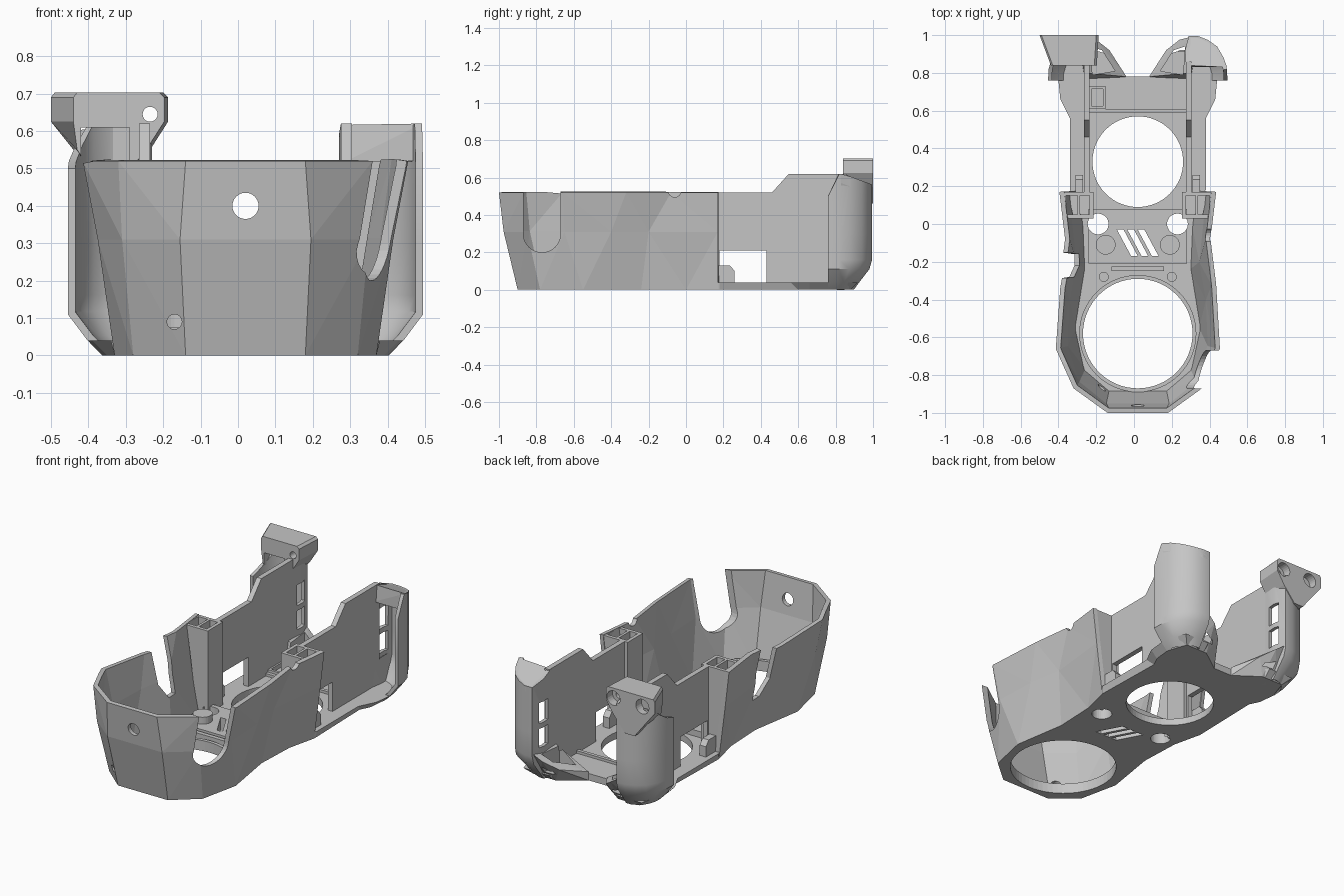
import bpy, bmesh, math
from mathutils import Matrix

if "Cube" in bpy.data.objects:
    bpy.data.objects.remove(bpy.data.objects["Cube"])

CX = 0.02  # the shell's own middle plane
GREY = (0.56, 0.56, 0.56, 1)
mat = bpy.data.materials.new("grey plastic")
mat.use_nodes = True
mat.diffuse_color = GREY
bsdf = next(n for n in mat.node_tree.nodes if n.type == "BSDF_PRINCIPLED")
bsdf.inputs["Base Color"].default_value = GREY


def finish(name, bm, recalc=True):
    if recalc:
        bmesh.ops.recalc_face_normals(bm, faces=bm.faces)
    me = bpy.data.meshes.new(name)
    bm.to_mesh(me)
    bm.free()
    me.materials.append(mat)
    ob = bpy.data.objects.new(name, me)
    bpy.context.collection.objects.link(ob)
    return ob


def bake(ob):
    dg = bpy.context.evaluated_depsgraph_get()
    me = bpy.data.meshes.new_from_object(ob.evaluated_get(dg))
    ob.modifiers.clear()
    ob.data = me
    return ob


def sheet(name, rings, thick):
    """Open wall lofted through rings of points, thickened inward."""
    bm = bmesh.new()
    rows = [[bm.verts.new(p) for p in r] for r in rings]
    for a, b in zip(rows, rows[1:]):
        for i in range(len(a) - 1):
            bm.faces.new((a[i], a[i + 1], b[i + 1], b[i]))
    bmesh.ops.triangulate(bm, faces=bm.faces)
    ob = finish(name, bm, False)
    m = ob.modifiers.new("thickness", "SOLIDIFY")
    m.thickness, m.offset, m.use_even_offset = thick, -1, True
    return bake(ob)


def loft(name, rings):
    """Closed solid through rings of points."""
    bm = bmesh.new()
    rows = [[bm.verts.new(p) for p in r] for r in rings]
    n = len(rows[0])
    for a, b in zip(rows, rows[1:]):
        for i in range(n):
            j = (i + 1) % n
            bm.faces.new((a[i], a[j], b[j], b[i]))
    bm.faces.new(rows[0])
    bm.faces.new(rows[-1])
    return finish(name, bm)


def box(name, x0, x1, y0, y1, z0, z1):
    xy = [(x0, y0), (x1, y0), (x1, y1), (x0, y1)]
    return loft(name, [[(x, y, z) for x, y in xy] for z in (z0, z1)])


def hull(name, pts):
    bm = bmesh.new()
    for p in pts:
        bm.verts.new(p)
    bmesh.ops.convex_hull(bm, input=bm.verts)
    return finish(name, bm)


def cyl(name, c, r, depth, axis="Z", n=32):
    bm = bmesh.new()
    rot = {"Z": Matrix(), "Y": Matrix.Rotation(math.pi / 2, 4, "X"),
           "X": Matrix.Rotation(math.pi / 2, 4, "Y")}[axis]
    bmesh.ops.create_cone(bm, cap_ends=True, segments=n, radius1=r, radius2=r,
                          depth=depth, matrix=Matrix.Translation(c) @ rot)
    return finish(name, bm)


def cut(ob, *cutters):
    for c in cutters:
        c.hide_render = True
        m = ob.modifiers.new("cut", "BOOLEAN")
        m.operation, m.object, m.solver = "DIFFERENCE", c, "EXACT"
        bake(ob)
        bpy.data.objects.remove(c)
    return ob


def both(half, z):
    """Full path, right rear round the front to left rear."""
    return [(CX - u, y, z) for u, y in reversed(half)] + [(CX + u, y, z) for u, y in half]


# Faceted front tub, pinched behind the front opening
base = [(.16, -.9), (.3, -.78), (.35, -.55), (.3, -.24), (.31, 0), (.35, .17)]
mid = [(.175, -.975), (.33, -.85), (.395, -.65), (.385, -.4), (.35, -.2), (.39, .17)]
top = [(.16, -1), (.34, -.87), (.435, -.66), (.415, -.32), (.385, -.08), (.415, .17)]
tub = sheet("front_tub", [both(base, 0), both(mid, .31), both(top, .52)], .025)
cut(tub,
    cyl("hole", (CX, -1, .4), .035, .3, "Y"),
    cyl("hole", (-.17, -.9, .09), .02, .2, "Y", 16),
    cyl("hole", (.42, -.77, .3), .1, .3, "X"),
    box("slot", .27, .6, -.87, -.67, .3, .6),
    cyl("dip", (.42, -.06, .53), .035, .2, "X", 16),
    hull("slot", [(x, y, z) for x in (-.6, -.25) for y, z in
                  ((-.29, .6), (-.28, .3), (-.22, .21), (-.16, .21), (-.15, .6))]),
    hull("rim_slope", [(x, y, z) for x in (-.6, -.25) for y, z in
                       ((-.75, .522), (-.28, .48), (-.28, .6), (-.75, .6))]))

# Floor plate with its openings
rear_low = [(.35, .18), (.34, .6), (.37, .66), (.38, .76), (.34, .88), (.22, .88), (.06, .78)]
rear_up = [(.36, .18), (.36, .56), (.41, .66), (.42, .76), (.38, .92), (.22, .92), (.06, .78)]


def outline(rear, z):
    half = base + rear
    return [(CX + u, y, z) for u, y in half] + [(CX - u, y, z) for u, y in reversed(half)]


floor = loft("floor_plate", [outline(rear_low, 0), outline(rear_up, .04)])
cut(floor, cyl("hole", (CX, -.58, 0), .29, .5, n=64),
    cyl("hole", (CX, .33, 0), .24, .5, n=64))

# Raised middle bed with screw holes and slanted vents
bed = box("middle_bed", CX - .26, CX + .26, -.21, .08, .035, .075)
for s in (-1, 1):
    for part in (bed, floor):
        cut(part, cyl("hole", (CX + s * .21, 0, 0), .055, .5))
for k in (-1, 0, 1):
    x, y = CX + k * .055, -.1
    v = [(x - .055, y + .07), (x - .02, y + .07), (x + .055, y - .07), (x + .02, y - .07)]
    for part in (bed, floor):
        cut(part, loft("vent", [[(a, b, z) for a, b in v] for z in (-.1, .2)]))
box("bed_rail", CX - .14, CX + .14, -.25, -.225, .03, .07)
box("rear_step", CX - .26, CX + .26, .59, .61, .03, .055)
cut(box("cable_post", -.24, -.15, .61, .73, .03, .07),
    box("pocket", -.225, -.165, .625, .715, .045, .1))

# Rim round the front opening
rim = cyl("front_rim", (CX, -.58, .045), .31, .03, n=64)
cut(rim, cyl("hole", (CX, -.58, 0), .29, .5, n=64))

wall_profile = [(.16, 0), (.86, 0), (.86, .62), (.55, .62), (.46, .52), (.16, .52)]
plan = [(.475, .76), (.472, .82), (.455, .88), (.42, .94), (.37, .975), (.32, .995),
        (.27, .995), (.25, .92), (.255, .84)]

for s, side in ((1, "left"), (-1, "right")):
    def X(u):
        return CX + s * u

    # Flat rear side wall with a low window
    wall = loft(side + "_rear_wall", [[(X(u), y, z) for y, z in wall_profile] for u in (.255, .285)])
    cut(wall, box("window", *sorted((X(.2), X(.4))), .18, .43, .04, .21))

    # Hollow block closing the tub's rear end
    block = loft(side + "_pocket_block", [
        [(X(.235), .03, z), (X(a), .03, z), (X(a + .03), .17, z), (X(.235), .17, z)]
        for z, a in ((0, .3), (.52, .37))])
    cut(block, box("pocket", *sorted((X(.255), X(.305))), .05, .15, .06, .6),
        box("pocket", *sorted((X(.32), X(.38))), .05, .15, .3, .6))
    hull(side + "_floor_tab", [(X(u), y, z) for u in (.29, .33) for y, z in
                               ((.16, 0), (.26, 0), (.26, .1), (.235, .13), (.16, .13))])

    # Curved rear pillar, open toward the front and tapered at the foot
    rings = []
    for z, f, back in ((0, .58, .9), (.04, .76, .93), (.11, 1, .985), (.16, 1, 1), (.3, 1, 1)):
        rings.append([(X(.255 + (u - .255) * f), .76 + (y - .76) * (back - .76) / .24, z)
                      for u, y in plan])
    if s > 0:
        tops = [.5] + [.62 - max(0, y - .84) * .37 for u, y in plan[1:]]
    else:
        tops = [.5, .52, .56] + [.62] * (len(plan) - 3)
    rings.append([(X(u), y, t) for (u, y), t in zip(plan, tops)])
    if s < 0:
        rings = [r[::-1] for r in rings]
    pillar = sheet(side + "_rear_pillar", rings, .02)
    for z0, z1 in ((.2, .31), (.34, .46)):
        cut(pillar, box("window", *sorted((X(.2), X(.31))), .875, .95, z0, z1))
    bpy.ops.object.select_all(action="DESELECT")
    pillar.select_set(True)
    bpy.context.view_layer.objects.active = pillar
    bpy.ops.object.shade_smooth_by_angle(angle=math.radians(35))

    # Low duct horn between floor and pillar
    horn = hull(side + "_duct_horn", [(X(u), y, z) for u, y, z in (
        (.06, .78, 0), (.28, .76, 0), (.3, .88, 0), (.2, .88, 0), (.06, .78, .05), (.15, .92, .09),
        (.22, .975, .14), (.28, .99, .18), (.28, .8, .18), (.2, .8, .13))])
    cut(horn, hull("mouth", [(X(u), y, z) for u, y in ((.12, .81), (.24, .79), (.25, .94), (.19, .92))
                             for z in (.05, .3)]))

    # Screw bosses on the bed
    cyl(side + "_screw_boss", (X(.17), -.11, .075), .052, .08)
    cyl(side + "_small_boss", (X(.18), -.28, .04), .026, .06, n=20)

# Sloping lid that closes the left pillar
hull("left_pillar_lid", [(CX + u, max(y, .83), .62 - (max(y, .83) - .83) * .37 - d)
                         for u, y in plan[1:] for d in (0, .05)]
     + [(CX + u, .83, .52) for u in (.27, .46)])

# Cap with screw sockets, narrowing down into the right pillar
cap = loft("right_pillar_cap", [
    [(a, 1, z), (b, 1, z), (b - .01, .84, z), (c, .84, z)]
    for a, b, c, z in ((-.37, -.31, -.37, .46), (-.44, -.235, -.43, .55), (-.5, -.187, -.44, .625),
                       (-.5, -.187, -.44, .69), (-.49, -.2, -.43, .703))])
cut(cap, cyl("hole", (-.235, .9, .645), .02, .5, "Y", 20),
    box("front_recess", -.42, -.29, .8, .96, .4, .61))
for x in (-.42, -.235):
    cut(cap, cyl("socket", (x, 1, .645), .042, .1, "Y", 24))
